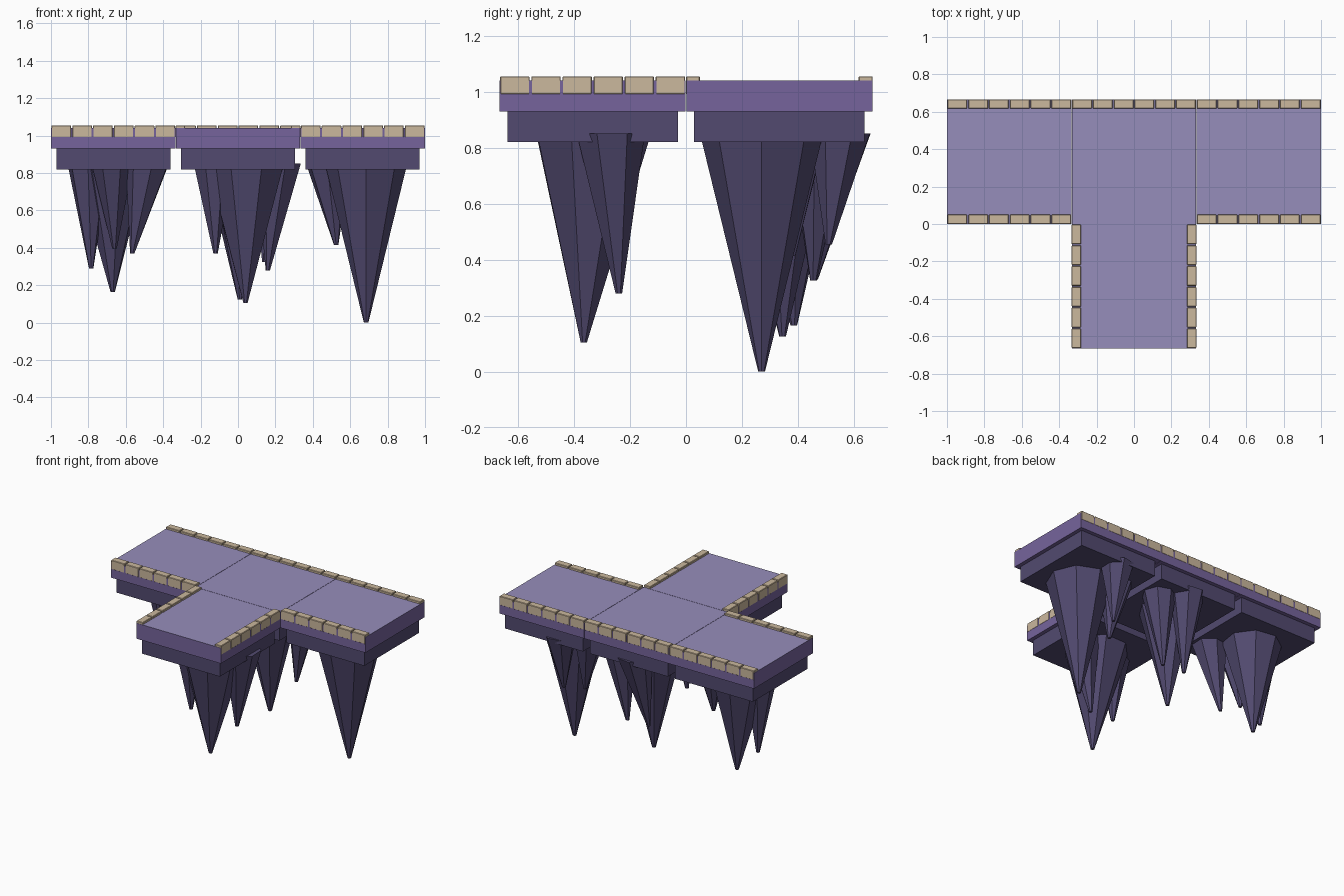
import bpy
import bmesh
import math
from mathutils import Vector

cube = bpy.data.objects.get("Cube")
if cube:
    bpy.data.objects.remove(cube, do_unlink=True)


def material(name, srgb):
    linear = [((c / 255 + 0.055) / 1.055) ** 2.4 for c in srgb] + [1]
    mat = bpy.data.materials.new(name)
    mat.use_nodes = True
    mat.diffuse_color = linear
    bsdf = mat.node_tree.nodes["Principled BSDF"]
    bsdf.inputs["Base Color"].default_value = linear
    bsdf.inputs["Roughness"].default_value = 0.9
    return mat


PAVING = material("lavender paving", (150, 141, 187))
SIDE = material("purple slab side", (118, 100, 156))
ROCK = material("dark violet rock", (82, 74, 112))
STONE = material("sandy kerb stone", (203, 184, 157))


def finish(name, bm, mats):
    mesh = bpy.data.meshes.new(name)
    bmesh.ops.recalc_face_normals(bm, faces=bm.faces)
    bm.to_mesh(mesh)
    bm.free()
    for mat in mats:
        mesh.materials.append(mat)
    obj = bpy.data.objects.new(name, mesh)
    bpy.context.collection.objects.link(obj)
    return obj


def add_box(bm, low, high):
    verts = bmesh.ops.create_cube(bm, size=1)["verts"]
    low, high = Vector(low), Vector(high)
    for v in verts:
        v.co = (low + high) / 2 + v.co * (high - low)


def box(name, x, y, half, z0, z1, mats):
    bm = bmesh.new()
    add_box(bm, (x - half, y - half, z0), (x + half, y + half, z1))
    # The upward face takes the last material
    for face in bm.faces:
        face.normal_update()
        face.material_index = len(mats) - 1 if face.normal.z > 0.5 else 0
    return finish(name, bm, mats)


def kerb(name, x, y, side):
    """Row of six stones along one edge of a tile."""
    bm = bmesh.new()
    pitch = 2 * HALF / 6
    dx, dy = side
    for i in range(6):
        along = -HALF + pitch * (i + 0.5)
        inset = HALF - 0.025
        cx, cy = (x + dx * inset, y + along) if dx else (x + along, y + dy * inset)
        hx, hy = (0.025, pitch / 2 - 0.003) if dx else (pitch / 2 - 0.003, 0.025)
        add_box(bm, (cx - hx, cy - hy, 0.99), (cx + hx, cy + hy, 1.055))
    obj = finish(name, bm, [STONE])
    bevel = obj.modifiers.new("worn edges", "BEVEL")
    bevel.width = 0.003
    bevel.segments = 1


def spike(name, tip, base, radius, sides=8, turn=0.3):
    """Hanging faceted rock leaning from its root to a blunt tip."""
    bm = bmesh.new()
    rings = []
    root = Vector((*base, 0.85))
    for centre, r in ((root, radius), (Vector(tip), 0.012)):
        ring = []
        for k in range(sides):
            a = turn + math.tau * k / sides
            ring.append(bm.verts.new(centre + Vector((r * math.cos(a), r * math.sin(a), 0))))
        rings.append(ring)
        bm.faces.new(ring)
    for k in range(sides):
        n = (k + 1) % sides
        bm.faces.new((rings[0][k], rings[0][n], rings[1][n], rings[1][k]))
    finish(name, bm, [ROCK])


HALF = 1 / 3
BACK, FRONT, LEFT, RIGHT = (0, 1), (0, -1), (1, 0), (-1, 0)

# Four square tiles in a T, each with its kerbs
tiles = {
    "right_tile": (-2 * HALF, HALF, (BACK, FRONT)),
    "centre_tile": (0, HALF, (BACK,)),
    "left_tile": (2 * HALF, HALF, (BACK, FRONT)),
    "front_tile": (0, -HALF, (LEFT, RIGHT)),
}
for name, (x, y, sides) in tiles.items():
    box(name + "_slab", x, y, HALF - 0.001, 0.93, 1.04, [SIDE, PAVING])
    box(name + "_base", x, y, 0.305, 0.82, 0.93, [ROCK])
    for i, side in enumerate(sides):
        kerb(f"{name}_kerb_{i + 1}", x, y, side)

# Hanging rocks: tip, root centre, root radius
spikes = {
    "left_tile_large": ((0.685, 0.27, 0), (0.685, 0.27), 0.22),
    "left_tile_inner": ((0.525, 0.38, 0.415), (0.48, 0.39), 0.12),
    "left_tile_back": ((0.6, 0.51, 0.455), (0.6, 0.55), 0.11),
    "centre_tile_large": ((0.01, 0.345, 0.125), (0.01, 0.34), 0.19),
    "centre_tile_left": ((0.14, 0.455, 0.325), (0.19, 0.47), 0.115),
    "centre_tile_back": ((-0.03, 0.46, 0.33), (0.02, 0.55), 0.115),
    "front_tile_large": ((0.04, -0.365, 0.105), (0.04, -0.33), 0.22),
    "front_tile_left": ((0.16, -0.24, 0.28), (0.22, -0.27), 0.125),
    "front_tile_right": ((-0.12, -0.355, 0.37), (-0.13, -0.36), 0.11),
    "right_tile_large": ((-0.67, 0.385, 0.165), (-0.68, 0.36), 0.2),
    "right_tile_outer": ((-0.785, 0.315, 0.29), (-0.8, 0.31), 0.115),
    "right_tile_inner": ((-0.565, 0.185, 0.37), (-0.48, 0.17), 0.12),
    "right_tile_front": ((-0.66, 0.27, 0.395), (-0.67, 0.2), 0.115),
}
for i, (name, (tip, base, radius)) in enumerate(spikes.items()):
    spike(name + "_spike", tip, base, radius, sides=8 if "large" in name else 7, turn=0.2 * i)
